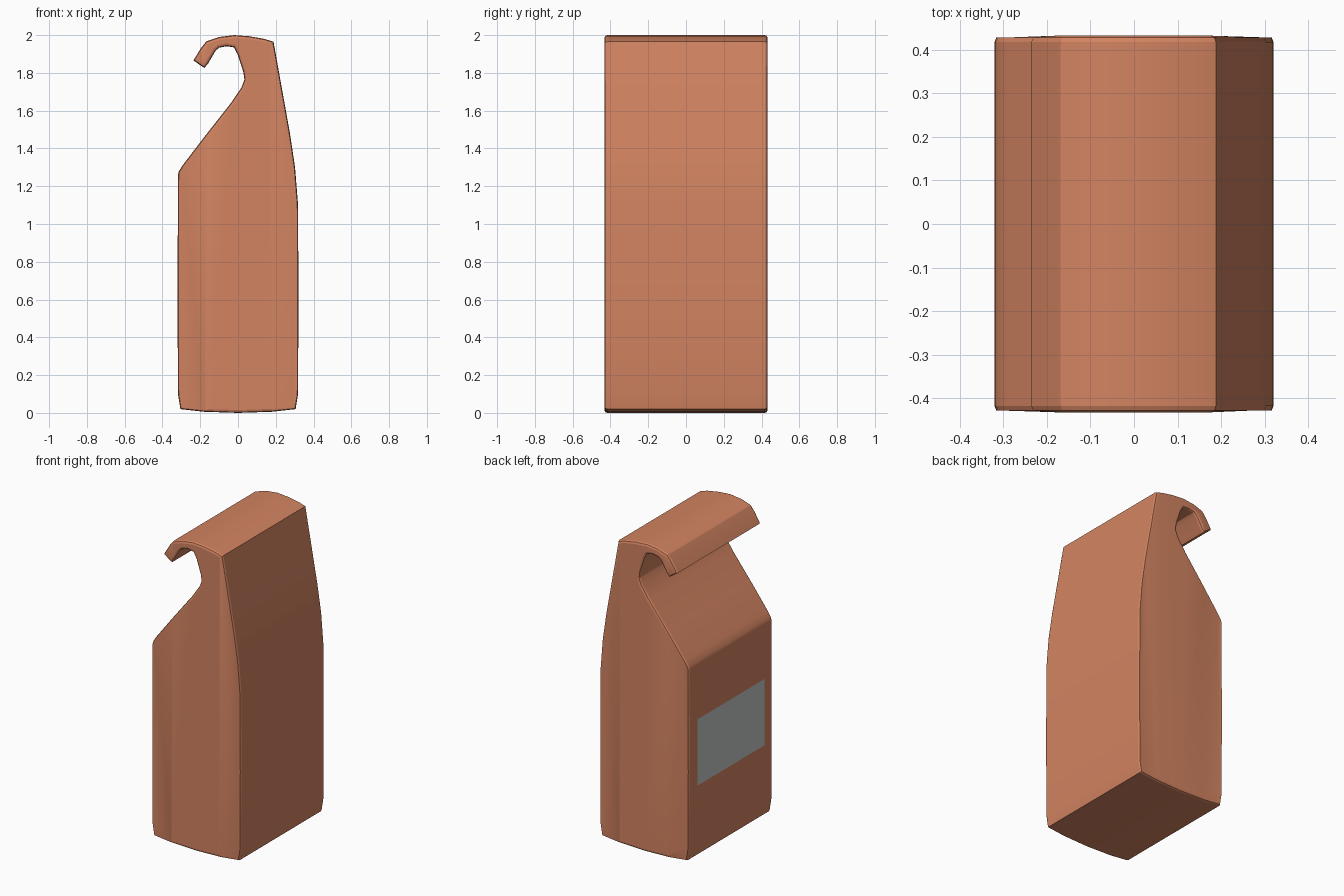
import bpy, bmesh, math

if "Cube" in bpy.data.objects:
    bpy.data.objects.remove(bpy.data.objects["Cube"])

HALF = 0.432      # half depth of the carton
BEVEL = 0.015


def material(name, rgb):
    m = bpy.data.materials.new(name)
    m.diffuse_color = (*rgb, 1)
    m.use_nodes = True
    m.node_tree.nodes["Principled BSDF"].inputs["Base Color"].default_value = m.diffuse_color
    return m


def add_object(name, bm, mat):
    me = bpy.data.meshes.new(name)
    bm.to_mesh(me)
    bm.free()
    ob = bpy.data.objects.new(name, me)
    bpy.context.collection.objects.link(ob)
    me.materials.append(mat)
    return ob


# Side silhouette (x, z): base, back wall, curled top, sloped shoulder
outline = [
    (-0.305, 0.02), (-0.18, 0.006), (0, 0), (0.18, 0.006), (0.305, 0.02),
    (0.318, 0.10), (0.32, 0.60), (0.318, 1.10), (0.302, 1.30), (0.275, 1.48),
    (0.188, 1.965), (0.14, 1.98), (0.06, 1.994), (-0.02, 2.0), (-0.10, 1.99),
    (-0.168, 1.967), (-0.197, 1.93), (-0.236, 1.866), (-0.178, 1.826),
    (-0.158, 1.85), (-0.118, 1.918), (-0.10, 1.933), (-0.06, 1.941),
    (-0.022, 1.935), (-0.002, 1.898), (0.028, 1.805), (0.034, 1.765),
    (0.018, 1.722), (-0.04, 1.637), (-0.17, 1.472), (-0.29, 1.315),
    (-0.313, 1.28), (-0.318, 1.26), (-0.32, 0.60), (-0.318, 0.10),
]

# Carton body: extruded silhouette with rounded rims
bm = bmesh.new()
face = bm.faces.new([bm.verts.new((x, -HALF, z)) for x, z in outline])
new = bmesh.ops.extrude_face_region(bm, geom=[face], use_keep_orig=True)["geom"]
bmesh.ops.translate(bm, vec=(0, 2 * HALF, 0),
                    verts=[v for v in new if isinstance(v, bmesh.types.BMVert)])
bmesh.ops.recalc_face_normals(bm, faces=bm.faces)
rims = [e for e in bm.edges if abs(e.verts[0].co.y - e.verts[1].co.y) < 1e-4]
bmesh.ops.bevel(bm, geom=rims, offset=BEVEL, segments=2, profile=0.5,
                affect='EDGES', clamp_overlap=False)

# Gentle bulge across the two end faces
for x in (-0.17, 0.17):
    caps = [f for f in bm.faces if all(abs(v.co.y) > HALF - 1e-4 for v in f.verts)]
    geom = caps + list({e for f in caps for e in f.edges}) + list({v for f in caps for v in f.verts})
    bmesh.ops.bisect_plane(bm, geom=geom, plane_co=(x, 0, 0), plane_no=(1, 0, 0))
for v in bm.verts:
    if abs(v.co.y) > HALF - 1e-4:
        v.co.y -= math.copysign(max(0, abs(v.co.x) - 0.17) * 0.045, v.co.y)

body = add_object("carton", bm, material("terracotta", (0.65, 0.23, 0.12)))
bpy.context.view_layer.objects.active = body
body.select_set(True)
bpy.ops.object.shade_smooth_by_angle(angle=math.radians(20))

# Plain label panel on the left wall
bm = bmesh.new()
bm.faces.new([bm.verts.new((-0.323, y, z)) for y, z in
              ((0.345, 0.48), (-0.345, 0.48), (-0.345, 0.91), (0.345, 0.91))])
add_object("label_panel", bm, material("label_grey", (0.52, 0.56, 0.53)))
